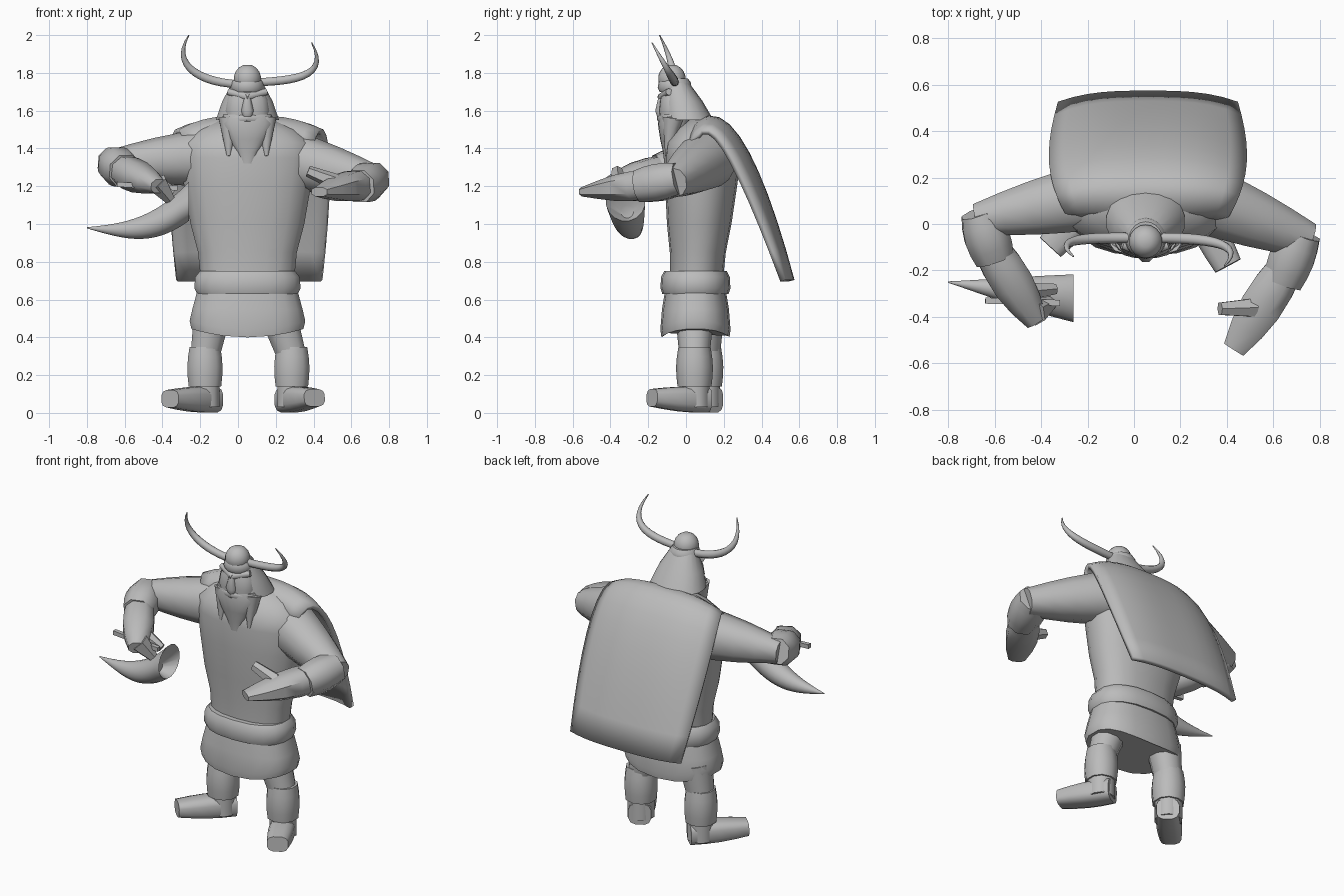
import bpy, bmesh, math
from mathutils import Vector, geometry

cube = bpy.data.objects.get("Cube")
if cube:
    bpy.data.objects.remove(cube, do_unlink=True)

GREY = (.5, .5, .5, 1)
clay = bpy.data.materials.new("plain grey")
clay.use_nodes = True
clay.diffuse_color = GREY
clay.node_tree.nodes["Principled BSDF"].inputs["Base Color"].default_value = GREY

CENTRE = .05   # the body stands a little to its own left
UPWARD = Vector((0, 0, 1))
BACKWARD = Vector((0, 1, 0))
SIDEWAYS = Vector((1, 0, 0))


def finish(bm, name):
    """Turn a bmesh into a smooth-shaded grey object."""
    bmesh.ops.recalc_face_normals(bm, faces=bm.faces[:])
    mesh = bpy.data.meshes.new(name)
    bm.to_mesh(mesh)
    bm.free()
    mesh.materials.append(clay)
    obj = bpy.data.objects.new(name, mesh)
    bpy.context.collection.objects.link(obj)
    bpy.ops.object.select_all(action="DESELECT")
    obj.select_set(True)
    bpy.context.view_layer.objects.active = obj
    bpy.ops.object.shade_smooth_by_angle(angle=math.radians(50))
    return obj


def section(bm, centre, across, along, power, sides):
    """Add one rounded cross-section; power above two makes it squarer."""
    loop = []
    for k in range(sides):
        angle = math.tau * (k + .5) / sides
        c, s = math.cos(angle), math.sin(angle)
        c = math.copysign(abs(c) ** (2 / power), c)
        s = math.copysign(abs(s) ** (2 / power), s)
        loop.append(bm.verts.new(centre + across * c + along * s))
    return loop


def skin(bm, loops):
    """Join neighbouring sections, close both ends, return the last end."""
    for lower, upper in zip(loops, loops[1:]):
        for k in range(len(lower)):
            bm.faces.new((lower[k - 1], lower[k], upper[k], upper[k - 1]))
    bm.faces.new(loops[0])
    return bm.faces.new(loops[-1])


def stack(name, y, depth, levels, lean=0, power=2.5, sides=18):
    """Upright form from (height, half width) levels; depth is relative."""
    bm = bmesh.new()
    base = levels[0][0]
    loops = []
    for z, width in levels:
        centre = Vector((CENTRE, y + lean * (z - base), z))
        loops.append(section(bm, centre, SIDEWAYS * width,
                             BACKWARD * width * depth, power, sides))
    skin(bm, loops)
    return finish(bm, name)


def limb(name, start, end, thick, thin, bulge=0, flat=1, bend=None,
         up=UPWARD, axis=None, power=2.2, sides=10, hollow=0):
    """Tapered form from start to end, curved by the bend handles if given."""
    bm = bmesh.new()
    start, end = Vector(start), Vector(end)
    if bend:
        path = geometry.interpolate_bezier(start, Vector(bend[0]),
                                           Vector(bend[1]), end, 14)
    else:
        path = [start.lerp(end, k / 4) for k in range(5)]
    last = len(path) - 1
    loops = []
    for i, centre in enumerate(path):
        t = i / last
        ahead = axis or (path[min(i + 1, last)] - path[max(i - 1, 0)]).normalized()
        across = up.cross(ahead).normalized()
        radius = thick + (thin - thick) * t + bulge * math.sin(math.pi * t)
        height = radius * (1 - (1 - flat) * t)
        loops.append(section(bm, centre, across * radius,
                             ahead.cross(across) * height, power, sides))
    mouth = skin(bm, loops)
    if hollow:
        bm.normal_update()
        bmesh.ops.inset_individual(bm, faces=[mouth], thickness=hollow)
        for vert in mouth.verts:
            vert.co = vert.co.lerp(path[last - 3], .6)
    return finish(bm, name)


# Tunic, belt and skirt with a hem that dips at the middle
stack("tunic", .055, .56, [(.7, .25), (.85, .265), (1, .305), (1.2, .34), (1.35, .36),
                           (1.43, .35), (1.5, .26), (1.55, .15)], lean=.05, power=2.3)
stack("belt", .05, .65, [(.63, .27), (.66, .285), (.72, .28), (.75, .255)], power=2.4)
skirt = stack("skirt", .05, .6, [(.4, .3), (.44, .31), (.55, .295), (.66, .265)])
for vert in skirt.data.vertices:
    if vert.co.z < .45:
        vert.co.z += .5 * (vert.co.x - CENTRE) ** 2

# Cape: a sheet rolling over the shoulders and falling away behind
ROWS, COLUMNS = 12, 12
spine = geometry.interpolate_bezier(Vector((.06, .02, 1.48)), Vector((.06, .2, 1.75)),
                                    Vector((.06, .4, 1.3)), Vector((.06, .56, .7)), ROWS)
bm = bmesh.new()
sheet = []
for i, middle in enumerate(spine):
    t = i / (ROWS - 1)
    swell = math.sin(.8 * math.pi * t)
    row = []
    for k in range(COLUMNS + 1):
        u = 2 * k / COLUMNS - 1
        curl = abs(u) ** 3
        shift = Vector((u * (.33 + .09 * swell), -.08 * swell * curl, -.09 * (1 - t) * curl))
        row.append(bm.verts.new(middle + shift))
    sheet.append(row)
for upper, lower in zip(sheet, sheet[1:]):
    for k in range(COLUMNS):
        bm.faces.new((upper[k], upper[k + 1], lower[k + 1], lower[k]))
cape = finish(bm, "cape")
thickness = cape.modifiers.new("thickness", "SOLIDIFY")
thickness.thickness = .03
thickness.offset = 0

# Head, hood and cap
stack("face", -.06, .7, [(1.5, .1), (1.6, .12), (1.66, .11), (1.72, .085)])
stack("hood", .01, .8, [(1.55, .17), (1.65, .135), (1.77, .07)], lean=-.3, power=2.2)
stack("nose", -.13, 1, [(1.57, .025), (1.6, .035), (1.68, .015)], sides=8)
stack("cap_band", -.06, 1, [(1.7, .08), (1.72, .09), (1.75, .085), (1.77, .07)], power=2)
dome = [math.radians(angle) for angle in range(-30, 90, 20)]
stack("cap_knob", -.075, 1, [(1.77 + .075 * math.sin(a), .073 * math.cos(a)) for a in dome],
      power=2)

# Beard with a long middle lock, side locks, moustache and brows
stack("beard", -.1, .5, [(1.32, .03), (1.38, .055), (1.45, .1), (1.53, .14), (1.58, .13)],
      lean=.1, power=2.2)
for side, label in ((-1, "right"), (1, "left")):
    def beside(x, y, z):
        return CENTRE + side * x, y, z
    limb(label + "_beard_lock", beside(.1, -.07, 1.56), beside(.1, -.1, 1.36),
         .055, .01, up=BACKWARD)
    limb(label + "_moustache", beside(-.01, -.13, 1.56), beside(.14, -.08, 1.55),
         .025, .015, .01)
    limb(label + "_brow", beside(-.01, -.13, 1.67), beside(.1, -.09, 1.7), .022, .018)

# Curved horns on the cap, one taller
limb("right_cap_horn", (0, -.06, 1.74), (-.26, -.14, 2), .022, .003, .008,
     bend=((-.2, -.06, 1.75), (-.36, -.06, 1.84)), up=BACKWARD)
limb("left_cap_horn", (.1, -.06, 1.75), (.39, -.18, 1.96), .022, .003, .008,
     bend=((.3, -.06, 1.76), (.49, -.08, 1.78)), up=BACKWARD)

# Right arm, bent to hold the drinking horn
limb("right_sleeve", (-.2, .115, 1.35), (-.68, .02, 1.32), .15, .07, .01)
limb("right_cuff", (-.67, .05, 1.33), (-.6, -.15, 1.28), .08, .09, .02, sides=8)
limb("right_forearm", (-.62, -.1, 1.29), (-.42, -.42, 1.2), .08, .05, .03, .8, sides=8)
limb("right_thumb", (-.45, -.29, 1.23), (-.34, -.28, 1.17), .04, .025, sides=6)
limb("right_fingers", (-.43, -.38, 1.22), (-.36, -.34, 1.13), .06, .03, sides=6)

# Left arm, hand reaching forward
limb("left_sleeve", (.28, .115, 1.34), (.75, -.07, 1.22), .155, .08, .01)
limb("left_cuff", (.72, -.04, 1.24), (.64, -.25, 1.2), .09, .09, .015, sides=8)
limb("left_hand", (.66, -.18, 1.21), (.43, -.54, 1.17), .08, .052, .03, .5,
     power=2.6, sides=8)
limb("left_thumb", (.52, -.36, 1.22), (.37, -.365, 1.28), .045, .03, sides=6)

# Drinking horn with a hollow mouth, and the bar held in the fist
limb("drinking_horn", (-.8, -.25, .98), (-.26, -.32, 1.12), .003, .105, .005,
     bend=((-.6, -.28, .96), (-.45, -.3, .95)), axis=SIDEWAYS, power=2, sides=16, hollow=.02)
limb("grip_bar", (-.64, -.33, 1.21), (-.32, -.34, 1.19), .018, .018, sides=4)


# Legs: thigh, shin wrap, ankle and a long boot pointing outward
def leg(label, hip_x, x, y, toe):
    def ankle(z):
        return x, y, z
    limb(label + "_thigh", (hip_x, y, .5), ankle(.3), .1, .08, up=BACKWARD)
    limb(label + "_shin_wrap", ankle(.35), ankle(.14), .085, .09, .01, up=BACKWARD)
    limb(label + "_ankle", ankle(.16), ankle(.03), .08, .08, up=BACKWARD)
    sole = Vector(ankle(.07))
    heel = sole + (sole - Vector(toe)).normalized() * .07
    limb(label + "_boot", heel, toe, .068, .063, .01, .75, power=3, sides=12)


leg("right", -.14, -.175, .1, (-.36, -.1, .075))
leg("left", .22, .285, .045, (.405, -.18, .08))
